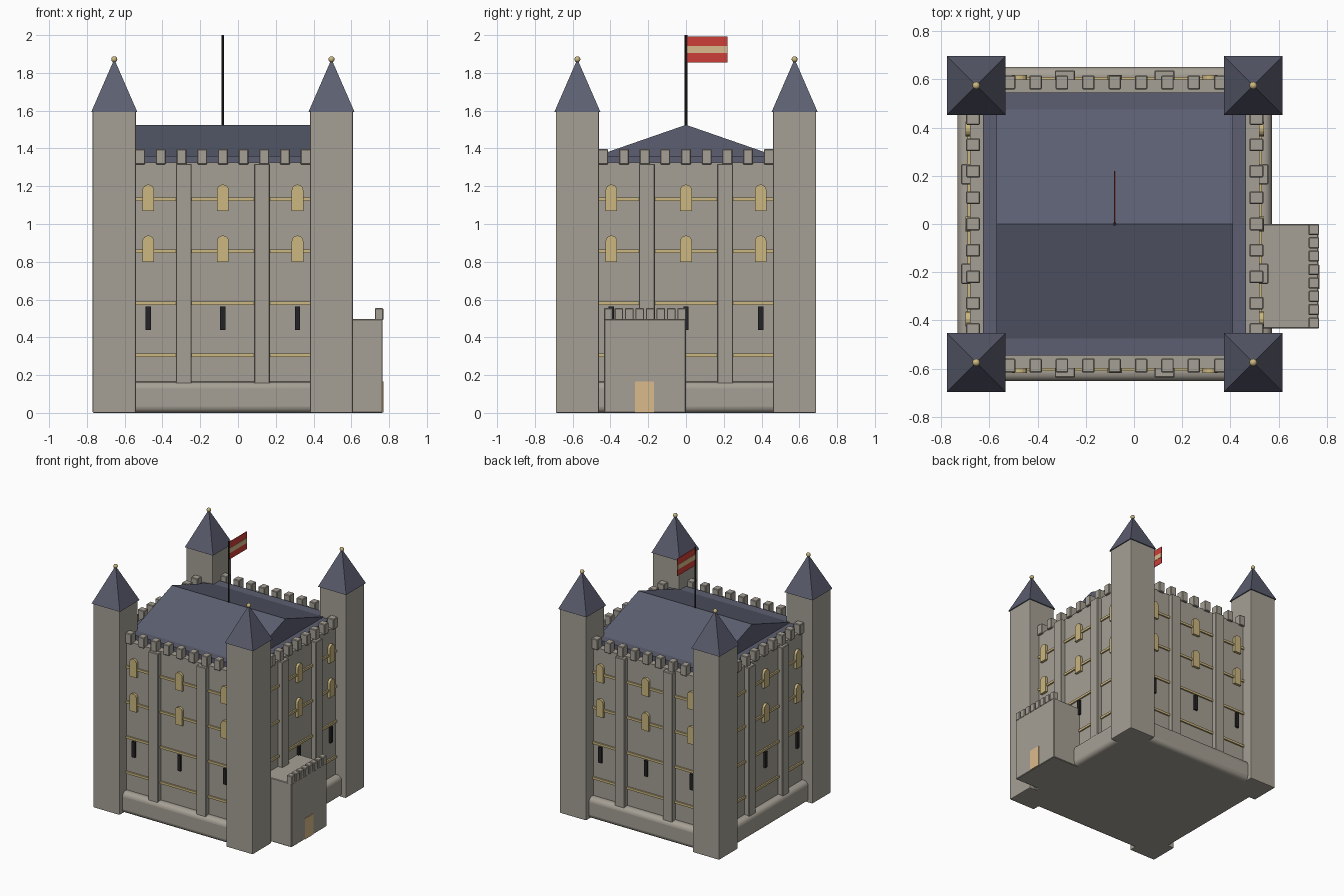
import bpy, bmesh, math
from mathutils import Matrix, Vector

if "Cube" in bpy.data.objects:
    bpy.data.objects.remove(bpy.data.objects["Cube"])

CX = -0.08                      # keep centre in x
WALL = 0.60                     # half width of the main wall
TOWER = 0.575                   # tower offset from keep centre


def srgb(r, g, b):
    f = lambda c: c / 12.92 if c <= 0.04045 else ((c + 0.055) / 1.055) ** 2.4
    return (f(r / 255), f(g / 255), f(b / 255), 1)


def material(name, rgb):
    m = bpy.data.materials.new(name)
    m.diffuse_color = srgb(*rgb)
    m.use_nodes = True
    m.node_tree.nodes["Principled BSDF"].inputs["Base Color"].default_value = m.diffuse_color
    return m


STONE = material("grey stone", (166, 160, 149))
ROOF = material("slate blue", (92, 95, 113))
GOLD = material("sandy gold", (203, 183, 128))
DOOR = material("pale wood", (218, 186, 140))
DARK = material("near black", (36, 36, 38))
RED = material("flag red", (205, 62, 56))

# the four sides of the keep: front geometry turned about the keep centre
SIDES = [Matrix.Translation((CX, 0, 0)) @ Matrix.Rotation(math.radians(90 * i), 4, 'Z')
         for i in range(4)]
KEEP = SIDES[0]
WORLD = Matrix.Identity(4)


def box(bm, x0, x1, y0, y1, z0, z1, m=WORLD):
    size = Matrix.Diagonal((x1 - x0, y1 - y0, z1 - z0, 1))
    mid = Matrix.Translation(((x0 + x1) / 2, (y0 + y1) / 2, (z0 + z1) / 2))
    bmesh.ops.create_cube(bm, size=1, matrix=m @ mid @ size)


def prism(bm, pts, depth, m=WORLD):
    """Extrude a closed 3D outline along a vector."""
    f = bm.faces.new([bm.verts.new(m @ Vector(p)) for p in pts])
    ext = bmesh.ops.extrude_face_region(bm, geom=[f])
    vec = m.to_3x3() @ Vector(depth)
    for v in ext["geom"]:
        if isinstance(v, bmesh.types.BMVert):
            v.co += vec


def finish(bm, name, mat, bevel=0, segments=2, smooth=False):
    bmesh.ops.recalc_face_normals(bm, faces=bm.faces)
    me = bpy.data.meshes.new(name)
    bm.to_mesh(me)
    bm.free()
    me.materials.append(mat)
    ob = bpy.data.objects.new(name, me)
    bpy.context.collection.objects.link(ob)
    if bevel:
        b = ob.modifiers.new("bevel", 'BEVEL')
        b.width, b.segments = bevel, segments
    if smooth:
        bpy.context.view_layer.objects.active = ob
        ob.select_set(True)
        bpy.ops.object.shade_smooth_by_angle(angle=math.radians(35))
        ob.select_set(False)
    return ob


# main wall block and rounded plinth
bm = bmesh.new()
box(bm, -WALL, WALL, -WALL, WALL, 0.02, 1.325, KEEP)
finish(bm, "keep_walls", STONE)
bm = bmesh.new()
box(bm, -0.652, 0.652, -0.652, 0.652, 0, 0.165, KEEP)
finish(bm, "plinth", STONE, 0.035, 4, True)

# pilasters, two per side
bm = bmesh.new()
for m in SIDES:
    for x in (-0.207, 0.207):
        box(bm, x - 0.042, x + 0.042, -0.638, -0.59, 0.14, 1.318, m)
finish(bm, "pilasters", STONE, 0.004, 1)

# string courses
bm = bmesh.new()
for m in SIDES:
    for z in (0.305, 0.58, 0.855, 1.13):
        box(bm, -0.5, 0.5, -0.611, -0.59, z - 0.009, z + 0.009, m)
finish(bm, "string_courses", GOLD)

# battlements, nine per side
bm = bmesh.new()
for m in SIDES:
    for i in range(-4, 5):
        x = i * 0.1095
        box(bm, x - 0.026, x + 0.026, -0.617, -0.559, 1.315, 1.397, m)
finish(bm, "battlements", STONE, 0.004, 1)

# arched windows
bm = bmesh.new()
for m in SIDES:
    for x in (-0.395, 0, 0.395):
        for z in (0.80, 1.07):
            pts = [(x - 0.031, -0.619, z), (x + 0.031, -0.619, z)]
            for k in range(9):
                a = math.pi * k / 8
                pts.append((x + 0.031 * math.cos(a), -0.619, z + 0.108 + 0.031 * math.sin(a)))
            prism(bm, pts, (0, 0.03, 0), m)
finish(bm, "arched_windows", GOLD)

# arrow slits
bm = bmesh.new()
for m in SIDES:
    for x in (-0.395, 0, 0.395):
        box(bm, x - 0.014, x + 0.014, -0.615, -0.59, 0.44, 0.562, m)
finish(bm, "arrow_slits", DARK)

# roof deck and low gable with its ridge along x
bm = bmesh.new()
box(bm, -0.546, 0.546, -0.546, 0.546, 1.30, 1.36, KEEP)
finish(bm, "roof_deck", ROOF)
bm = bmesh.new()
prism(bm, [(-0.49, -0.49, 1.355), (-0.49, 0.49, 1.355), (-0.49, 0, 1.525)], (0.98, 0, 0), KEEP)
finish(bm, "gable_roof", ROOF)

# corner towers, pyramid roofs and finials
towers, caps, balls = bmesh.new(), bmesh.new(), bmesh.new()
for sx in (-1, 1):
    for sy in (-1, 1):
        x, y = CX + sx * TOWER, sy * TOWER
        box(towers, x - 0.114, x + 0.114, y - 0.114, y + 0.114, 0, 1.6)
        bmesh.ops.create_cone(
            caps, cap_ends=True, segments=4, radius1=0.122 * math.sqrt(2), radius2=0, depth=0.28,
            matrix=Matrix.Translation((x, y, 1.733)) @ Matrix.Rotation(math.pi / 4, 4, 'Z'))
        bmesh.ops.create_uvsphere(balls, u_segments=12, v_segments=8, radius=0.016,
                                  matrix=Matrix.Translation((x, y, 1.872)))
finish(towers, "corner_towers", STONE, 0.006, 2)
finish(caps, "tower_roofs", ROOF)
finish(balls, "tower_finials", GOLD, smooth=True)

# entrance building on the right side
bm = bmesh.new()
box(bm, 0.45, 0.766, -0.434, 0, 0, 0.497)
finish(bm, "entrance_building", STONE, 0.004, 1)
bm = bmesh.new()
for i in range(8):
    y = -0.411 + i * 0.0555
    box(bm, 0.724, 0.769, y - 0.023, y + 0.023, 0.49, 0.555)
finish(bm, "entrance_battlements", STONE, 0.004, 1)
bm = bmesh.new()
box(bm, 0.76, 0.77, -0.27, -0.17, 0.003, 0.165)
finish(bm, "entrance_door", DOOR)

# flagpole and striped flag
bm = bmesh.new()
bmesh.ops.create_cone(bm, cap_ends=True, segments=10, radius1=0.007, radius2=0.007, depth=0.5,
                      matrix=Matrix.Translation((CX, 0, 1.75)))
finish(bm, "flagpole", DARK, smooth=True)
bm = bmesh.new()
box(bm, CX - 0.002, CX + 0.002, 0, 0.22, 1.855, 1.992)
finish(bm, "flag", RED)
bm = bmesh.new()
box(bm, CX - 0.004, CX + 0.004, 0.004, 0.219, 1.904, 1.942)
finish(bm, "flag_stripe", DOOR)
